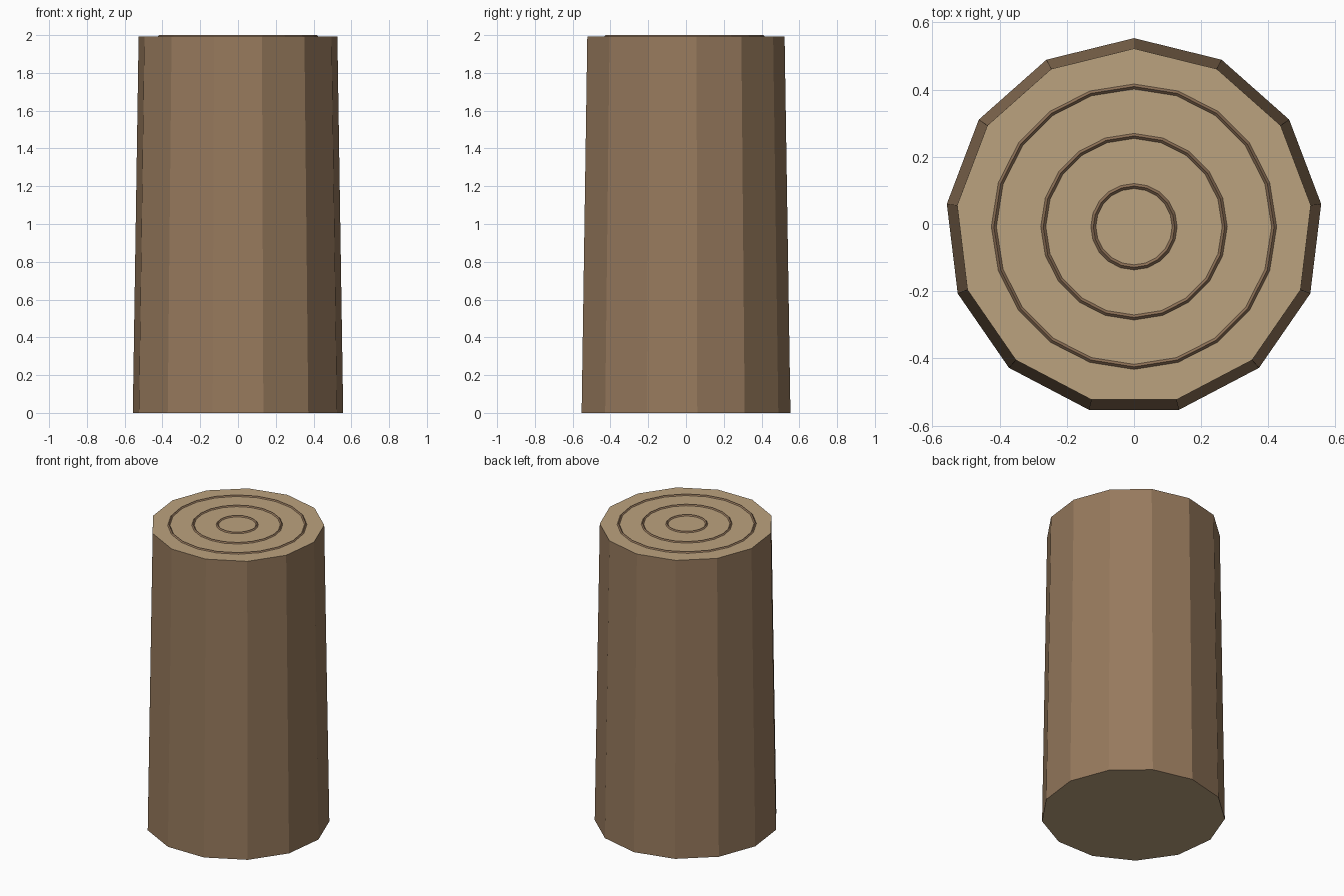
import bpy
import math

cube = bpy.data.objects.get("Cube")
if cube:
    bpy.data.objects.remove(cube)


def material(name, color):
    mat = bpy.data.materials.new(name)
    mat.use_nodes = True
    mat.diffuse_color = (*color, 1)
    bsdf = next(n for n in mat.node_tree.nodes if n.type == "BSDF_PRINCIPLED")
    bsdf.inputs["Base Color"].default_value = (*color, 1)
    return mat


bark = material("bark brown", (0.31, 0.195, 0.11))
cut_wood = material("cut wood tan", (0.50, 0.36, 0.21))
ring_brown = material("ring brown", (0.27, 0.165, 0.095))

SIDES = 13
HEIGHT = 1.9925
CENTER_Y = -0.008

# Tapered log, cut wood on both flat ends
bpy.ops.mesh.primitive_cone_add(vertices=SIDES, radius1=0.561, radius2=0.53,
                                depth=HEIGHT, location=(0, CENTER_Y, HEIGHT / 2))
log = bpy.context.object
log.name = "log"
log.data.materials.append(bark)
log.data.materials.append(cut_wood)
for face in log.data.polygons:
    face.material_index = 1 if abs(face.normal.z) > 0.9 else 0

# Raised growth rings on the top end
for name, radius in (("inner", 0.121), ("middle", 0.270), ("outer", 0.417)):
    bpy.ops.mesh.primitive_torus_add(major_radius=radius, minor_radius=0.0075,
                                     major_segments=20, minor_segments=4,
                                     location=(0, CENTER_Y, HEIGHT),
                                     rotation=(0, 0, math.pi / 2))
    ring = bpy.context.object
    ring.name = name + "_growth_ring"
    ring.data.materials.append(ring_brown)
